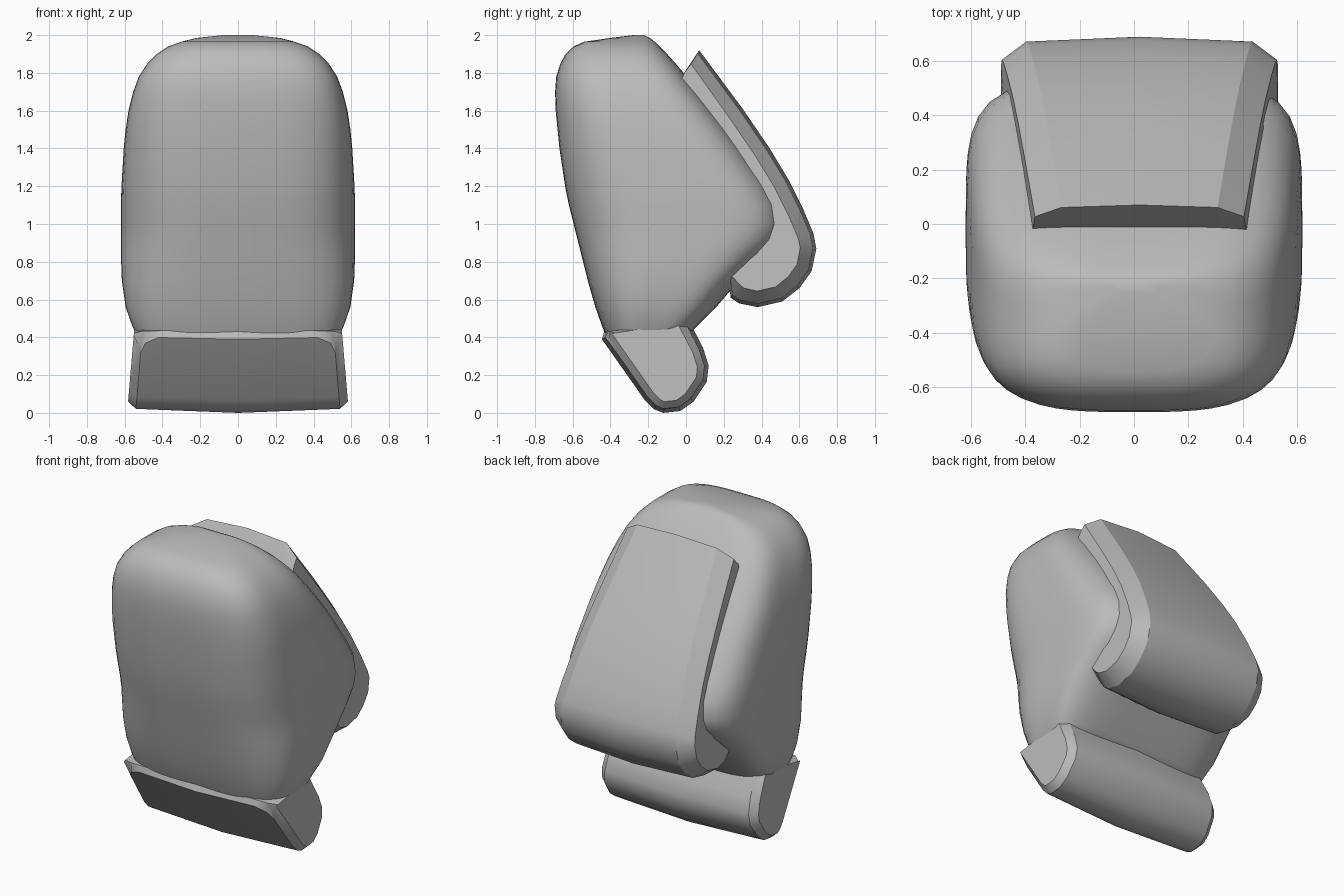
import bpy, bmesh, math
from mathutils import Vector

cube = bpy.data.objects.get("Cube")
if cube:
    bpy.data.objects.remove(cube, do_unlink=True)

grey = bpy.data.materials.new("plain_grey")
grey.use_nodes = True
grey.diffuse_color = (0.5, 0.5, 0.5, 1)
grey.node_tree.nodes["Principled BSDF"].inputs["Base Color"].default_value = (0.5, 0.5, 0.5, 1)


def loft(name, rings, angle, hard_rings=()):
    """Join equal-length rings of points into a closed, smooth-shaded solid."""
    bm = bmesh.new()
    loops = [[bm.verts.new(point) for point in ring] for ring in rings]
    count = len(loops[0])
    for lower, upper in zip(loops, loops[1:]):
        for i in range(count):
            j = (i + 1) % count
            bm.faces.new((lower[i], lower[j], upper[j], upper[i]))
    bm.faces.new(loops[0])
    bm.faces.new(loops[-1])
    for index in hard_rings:
        ring = loops[index]
        for i in range(count):
            bm.edges.get((ring[i - 1], ring[i])).smooth = False
    bmesh.ops.recalc_face_normals(bm, faces=bm.faces)
    mesh = bpy.data.meshes.new(name)
    bm.to_mesh(mesh)
    bm.free()
    mesh.materials.append(grey)
    obj = bpy.data.objects.new(name, mesh)
    bpy.context.collection.objects.link(obj)
    bpy.ops.object.select_all(action="DESELECT")
    obj.select_set(True)
    bpy.context.view_layer.objects.active = obj
    bpy.ops.object.shade_smooth_by_angle(angle=math.radians(angle))


def rounded_slice(z, front, back, width, count=64):
    """Horizontal slice with softer front corners than back corners."""
    middle, depth = (front + back) / 2, (back - front) / 2
    ring = []
    for i in range(count):
        a = math.tau * i / count
        c, s = math.cos(a), math.sin(a)
        power = 4.5 if s > 0 else 3.3
        radius = (abs(c) ** power + abs(s) ** power) ** (-1 / power)
        ring.append((width * radius * c, middle + depth * radius * s, z))
    return ring


def inset(points, lead, amount):
    """Move a side profile to its right; the lead point sets the angle of its start."""
    path = [lead] + points + [points[-1]]
    result = []
    for before, point, after in zip(path, points, path[2:]):
        d = (Vector(after) - Vector(before)).normalized()
        result.append((point[0] + d.y * amount, point[1] - d.x * amount))
    return result


def chamfered_pad(name, outer, lead, hidden, half_width, sections, shift=0):
    """Spread a side profile across x. Each section, from the end cap inwards,
    gives its distance from the end, its inset and how far its last corner drops."""
    rings = []
    for side in (-1, 1):
        half = []
        for narrow, amount, drop in sections:
            profile = inset(outer, lead, amount)
            corner = Vector(profile[-2]).lerp(Vector(profile[-3]), drop)
            profile[-2] = tuple(corner)
            half.append([(shift + side * (half_width(z) - narrow), y, z)
                         for y, z in profile + hidden])
        if side < 0:
            rings = half + [[(shift, y, z) for y, z in outer + hidden]]
        else:
            rings += half[::-1]
    last = len(rings) - 1
    loft(name, rings, 35, (0, 1, last - 1, last))


# Main cushion: height, front, back, half width
slices = [
    (0.40, -0.42, 0.00, 0.53), (0.46, -0.445, 0.06, 0.56),
    (0.56, -0.48, 0.16, 0.595), (0.70, -0.52, 0.28, 0.615),
    (0.84, -0.555, 0.43, 0.62), (0.92, -0.575, 0.505, 0.62),
    (1.0, -0.595, 0.53, 0.62), (1.1, -0.62, 0.51, 0.62),
    (1.2, -0.64, 0.45, 0.617), (1.4, -0.67, 0.305, 0.605),
    (1.5, -0.68, 0.23, 0.595), (1.6, -0.69, 0.15, 0.58),
    (1.7, -0.693, 0.07, 0.555), (1.78, -0.687, 0.005, 0.525),
    (1.85, -0.665, -0.055, 0.48), (1.9, -0.637, -0.1, 0.43),
    (1.94, -0.595, -0.14, 0.37), (1.965, -0.54, -0.165, 0.3),
    (1.985, -0.40, -0.19, 0.22), (2.0, -0.28, -0.22, 0.08),
]
loft("main_cushion", [rounded_slice(*row) for row in slices], 60)

# Back plate that wraps around the lower rear bend
plate_outer = [
    (0.07, 1.92), (0.3, 1.61), (0.44, 1.405), (0.54, 1.24), (0.62, 1.08),
    (0.675, 0.95), (0.69, 0.87), (0.665, 0.75), (0.6, 0.66), (0.51, 0.59),
    (0.38, 0.56), (0.28, 0.58), (0.235, 0.61),
]
plate_hidden = [(0.23, 0.74), (0.3, 1.0), (-0.05, 1.7), (-0.01, 1.8)]
chamfered_pad("back_plate", plate_outer, (-0.13, 1.86), plate_hidden,
              lambda z: min(0.51, 0.616 - 0.125 * z),
              [(0, 0.085, 0), (0.09, 0.018, 0)], 0.02)

# Lower roll beneath the cushion, with rounded upper corners on its front face
roll_outer = [
    (0.02, 0.48), (0.09, 0.345), (0.12, 0.25), (0.11, 0.165), (0.04, 0.06),
    (-0.03, 0.01), (-0.12, 0.0), (-0.17, 0.02), (-0.22, 0.07),
    (-0.445, 0.39), (-0.43, 0.44),
]
roll_hidden = [(-0.2, 0.45), (-0.06, 0.5)]
chamfered_pad("lower_roll", roll_outer, (-0.02, 0.56), roll_hidden,
              lambda z: 0.587 - 0.085 * z,
              [(0, 0.06, 0), (0.045, 0.022, 0.25), (0.065, 0.021, 0.1), (0.13, 0.018, 0)])
